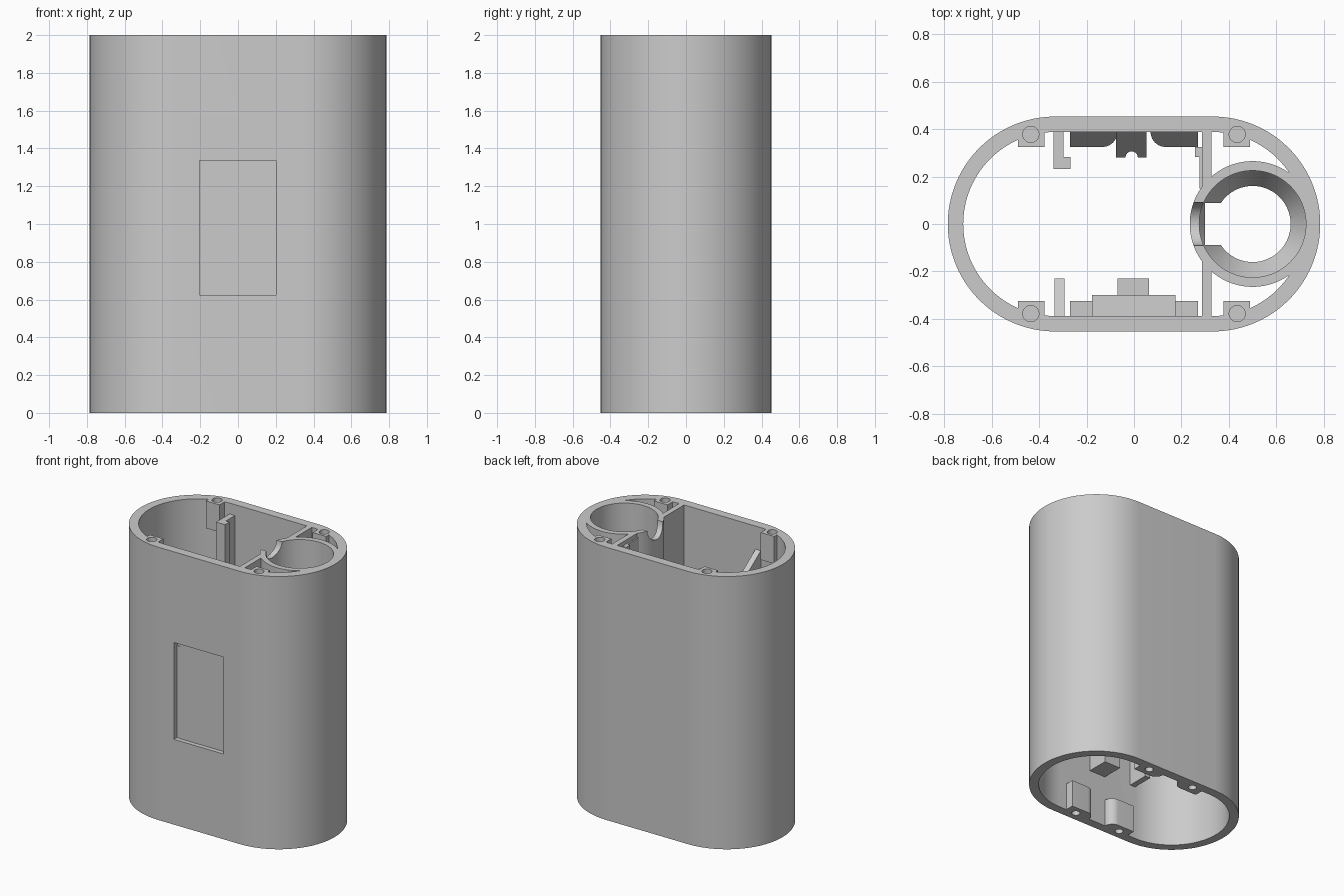
import bpy, bmesh
from math import sin, cos, pi
from mathutils import Matrix

cube = bpy.data.objects.get("Cube")
if cube:
    bpy.data.objects.remove(cube)

grey = bpy.data.materials.new("plain grey")
grey.use_nodes = True
grey.diffuse_color = (0.6, 0.6, 0.6, 1)
grey.node_tree.nodes["Principled BSDF"].inputs["Base Color"].default_value = (0.6, 0.6, 0.6, 1)

H = 2.0              # height of the case
C, R = 0.332, 0.453  # end-arc centre and outer radius
RI = 0.388           # inner radius
FLOOR = 0.4          # where the inner fittings begin
TUBE_X = 0.5


def make(name, bm):
    bmesh.ops.recalc_face_normals(bm, faces=bm.faces)
    mesh = bpy.data.meshes.new(name)
    bm.to_mesh(mesh)
    bm.free()
    mesh.materials.append(grey)
    obj = bpy.data.objects.new(name, mesh)
    bpy.context.collection.objects.link(obj)
    return obj


def prism(name, pts, z0, z1, slope=0.0, y_ref=0.0):
    """Extruded outline; the top may rise along y."""
    bm = bmesh.new()
    low = [bm.verts.new((x, y, z0)) for x, y in pts]
    top = [bm.verts.new((x, y, z1 + slope * (y - y_ref))) for x, y in pts]
    bm.faces.new(low)
    bm.faces.new(top)
    n = len(pts)
    for i in range(n):
        j = (i + 1) % n
        bm.faces.new((low[i], low[j], top[j], top[i]))
    return make(name, bm)


def box(name, x0, x1, y0, y1, z0, z1, slope=0.0, y_ref=0.0):
    pts = [(x0, y0), (x1, y0), (x1, y1), (x0, y1)]
    return prism(name, pts, z0, z1, slope, y_ref)


def cone(name, x, y, z0, z1, r0, r1, seg=96):
    bm = bmesh.new()
    bmesh.ops.create_cone(bm, cap_ends=True, segments=seg, radius1=r0, radius2=r1,
                          depth=z1 - z0,
                          matrix=Matrix.Translation((x, y, (z0 + z1) / 2)))
    return make(name, bm)


def stadium(r, n=48):
    right = [(C + r * cos(a), r * sin(a)) for a in (pi * i / n - pi / 2 for i in range(n + 1))]
    return right + [(-x, -y) for x, y in right]


def combine(target, tool, op):
    mod = target.modifiers.new("bool", "BOOLEAN")
    mod.operation, mod.solver, mod.object = op, "EXACT", tool
    bpy.context.view_layer.objects.active = target
    bpy.ops.object.modifier_apply(modifier=mod.name)
    bpy.data.objects.remove(tool)


# Outer shell
case = prism("case", stadium(R), 0, H)
combine(case, prism("cavity", stadium(RI), -0.1, H + 0.1), "DIFFERENCE")


def add(obj):
    combine(case, obj, "UNION")


def cut(obj):
    combine(case, obj, "DIFFERENCE")


# Round tube and the walls that tie it to the shell
add(cone("tube", TUBE_X, 0, FLOOR, H, 0.265, 0.265))
add(box("divider_front", 0.287, 0.327, -0.42, -0.15, FLOOR, H))
add(box("divider_back", 0.287, 0.327, 0.15, 0.42, FLOOR, H))

# Screw bosses at the top corners
for sx in (-1, 1):
    for sy in (-1, 1):
        xs = sorted((sx * 0.378, sx * 0.488))
        ys = sorted((sy * 0.325, sy * 0.405))
        add(box("boss", *xs, *ys, H - 0.2, H))

# Screw pads at the bottom, each with a concave round on its inner side
for sx in (-1, 1):
    for sy in (-1, 1):
        pts = [(0.27, 0.42), (0.27, 0.325)]
        pts += [(0.07 + 0.063 * (1 - sin(a)), 0.388 - 0.063 * cos(a))
                for a in (pi / 2 * i / 10 for i in range(11))]
        pts.append((0.07, 0.42))
        pts = [(sx * x, sy * y) for x, y in pts]
        add(prism("pad", pts, 0, 0.2, 1.5 if sy > 0 else 0, 0.325))

# Tube bore with a tapered seat, side slot and rounded notch
cut(cone("bore", TUBE_X, 0, FLOOR + 0.1, H + 0.1, 0.225, 0.225))
cut(cone("seat", TUBE_X, 0, FLOOR - 0.013, FLOOR + 0.102, 0.152, 0.2263))
cut(box("slot", 0.3, 0.42, -0.088, 0.088, FLOOR - 0.1, FLOOR + 0.15))
notch = cone("notch", 0, 0, -0.1, 0.1, 0.09, 0.09, 48)
notch.data.transform(Matrix.Translation((0.27, 0, H)) @ Matrix.Rotation(pi / 2, 4, "Y"))
cut(notch)

# Screw holes
for sx in (-1, 1):
    for sy in (-1, 1):
        cut(cone("hole", sx * 0.435, sy * 0.378, H - 0.15, H + 0.1, 0.034, 0.034, 32))
        cut(cone("hole", sx * 0.19, sy * 0.385, -0.1, 0.15, 0.028, 0.028, 32))

# Recessed window in the front with a thin groove and catch along its top
cut(box("window", -0.203, 0.2, -0.6, -R + 0.035, 0.625, 1.335))
cut(box("groove", -0.203, 0.2, -0.6, -R + 0.04, 1.3, 1.335))
cut(box("catch", -0.08, 0.053, -0.6, -R + 0.05, 1.3, 1.325))

# Inner fittings on the front wall
box("latch_block", -0.177, 0.175, -0.42, -0.3, 0.6, 1.38, -1.4, -0.3)
box("latch_bump", -0.07, 0.063, -0.42, -0.23, 0.38, 0.68)
box("front_rib", -0.335, -0.292, -0.41, -0.23, FLOOR, 1.72, -0.7, -0.23)

# Inner fittings on the back wall
wedge = box("back_wedge", -0.075, 0.052, 0.28, 0.42, FLOOR, 0.5, 1.6, 0.28)
combine(wedge, cone("groove", -0.01, 0.28, 0, H, 0.026, 0.026, 32), "DIFFERENCE")
hook = [(-0.34, 0.41), (-0.34, 0.232), (-0.268, 0.232), (-0.268, 0.283), (-0.297, 0.283),
        (-0.297, 0.325), (-0.268, 0.325), (-0.268, 0.41)]
hook[-2:] = [(-0.297, 0.41)]
prism("back_hook", hook[:6] + hook[-1:], FLOOR, 1.92)
prism("divider_lip", [(0.3, 0.15), (0.3, 0.325), (0.257, 0.325), (0.257, 0.283),
                      (0.276, 0.283), (0.276, 0.15)], FLOOR, 1.97)

# Smooth rounds, keep edges crisp
bpy.ops.object.select_all(action="DESELECT")
case.select_set(True)
wedge.select_set(True)
bpy.context.view_layer.objects.active = case
bpy.ops.object.shade_smooth_by_angle(angle=0.5)
